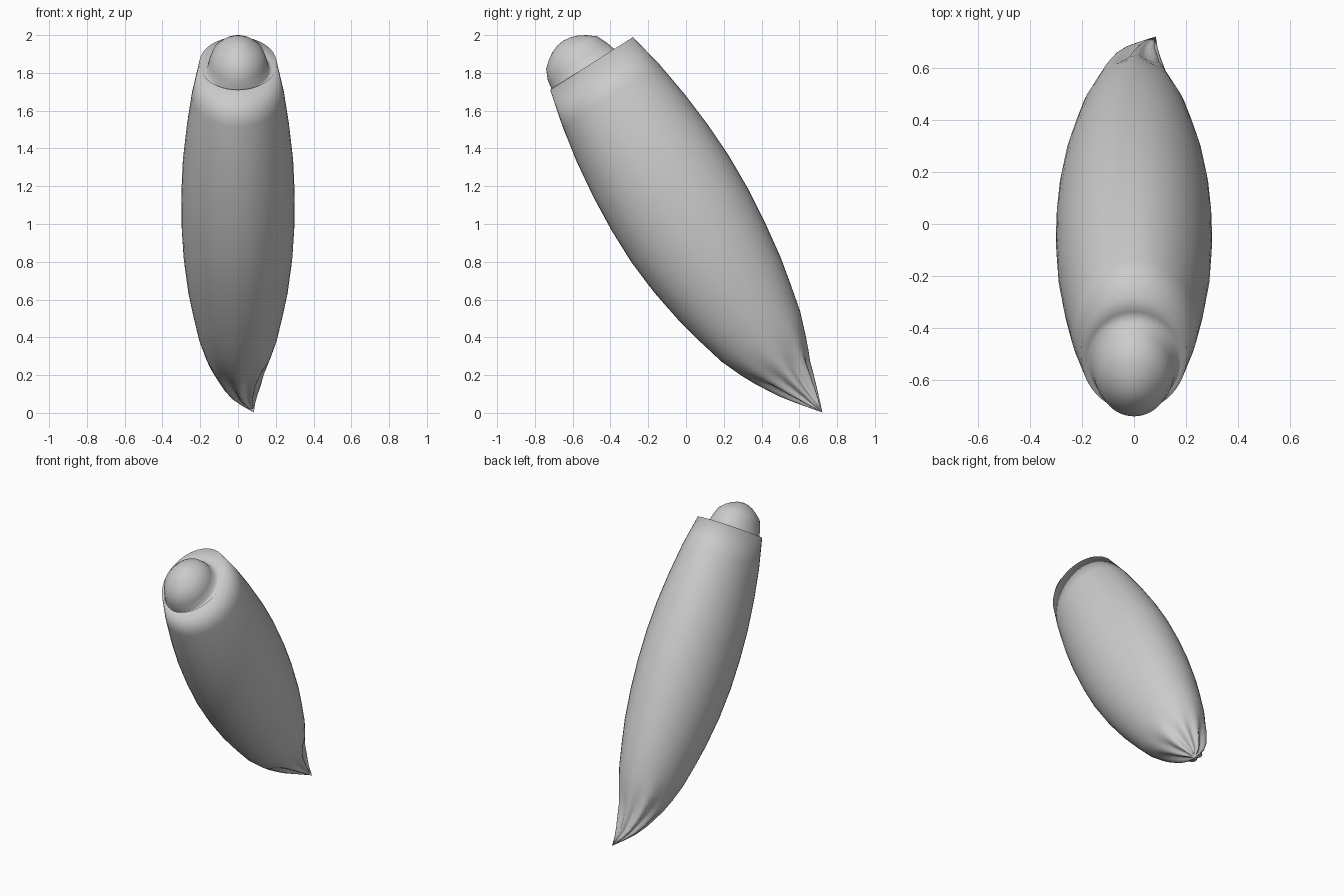
import bpy, bmesh, math
from mathutils import Vector

ORIGIN = Vector((0, -0.5, 1.85))       # middle of the rim
AXIS = Vector((0, 0.537, -0.844))      # runs from rim down to the tail
SIDE = Vector((0, 0.844, 0.537))       # across the tilted body
SEG = 48

# Rings: distance along axis, centre x, centre side, half width x, half width side, flute depth
cap = [(-0.105, 0, -0.058, 0.133, 0.16, 0), (-0.05, 0, -0.058, 0.152, 0.185, 0),
       (0.005, 0, -0.054, 0.165, 0.198, 0), (0.015, 0, -0.035, 0.183, 0.218, 0)]
dome = [(-0.182 + 0.077 * k * k, 0, -0.062 + 0.004 * k, 0.133 * k, 0.16 * k, 0)
        for k in (0.25, 0.5, 0.75)]
body = [(0, 0, 0, 0.205, 0.26, 0), (0.2, 0, -0.004, 0.245, 0.305, 0),
        (0.4, 0, -0.009, 0.272, 0.337, 0), (0.6, 0, -0.013, 0.292, 0.358, 0),
        (0.8, 0, -0.017, 0.30, 0.368, 0), (1.0, 0, -0.022, 0.299, 0.365, 0),
        (1.2, 0, -0.024, 0.288, 0.347, 0), (1.4, 0, -0.023, 0.265, 0.317, 0),
        (1.55, 0, -0.022, 0.238, 0.284, 0), (1.7, 0, -0.02, 0.208, 0.247, 0),
        (1.82, 0, -0.016, 0.172, 0.199, 0.01)]
tail = [(1.89, 0, -0.01, 0.145, 0.162, 0.05), (1.95, 0.003, -0.004, 0.118, 0.127, 0.10),
        (2.02, 0.012, 0.006, 0.092, 0.094, 0.15), (2.09, 0.026, 0.018, 0.063, 0.06, 0.18),
        (2.15, 0.05, 0.028, 0.034, 0.032, 0.15)]


def place(t, x, s):
    return ORIGIN + AXIS * t + SIDE * s + Vector((x, 0, 0))


def make_ring(bm, row):
    t, cx, cs, rx, rs, flute = row
    ring = []
    for i in range(SEG):
        a = 2 * math.pi * i / SEG
        # gathered folds around the tail
        f = 1 + flute * (math.cos(8 * a) + 0.5 * math.cos(5 * a + 1))
        ring.append(bm.verts.new(place(t, cx + rx * f * math.cos(a), cs + rs * f * math.sin(a))))
    return ring


bm = bmesh.new()
rings = [make_ring(bm, r) for r in dome + cap + body + tail]
for a, b in zip(rings, rings[1:]):
    for i in range(SEG):
        j = (i + 1) % SEG
        bm.faces.new((a[i], a[j], b[j], b[i]))

# Close the dome top and the pointed tail
for ring, point in ((rings[0], place(-0.182, 0, -0.062)), (rings[-1], place(2.214, 0.084, 0.039))):
    v = bm.verts.new(point)
    for i in range(SEG):
        bm.faces.new((ring[i], ring[(i + 1) % SEG], v))
bmesh.ops.recalc_face_normals(bm, faces=bm.faces)
for f in bm.faces:
    f.smooth = True

mesh = bpy.data.meshes.new("pod_body")
bm.to_mesh(mesh)
bm.free()
bpy.context.collection.objects.link(bpy.data.objects.new("pod_body", mesh))
